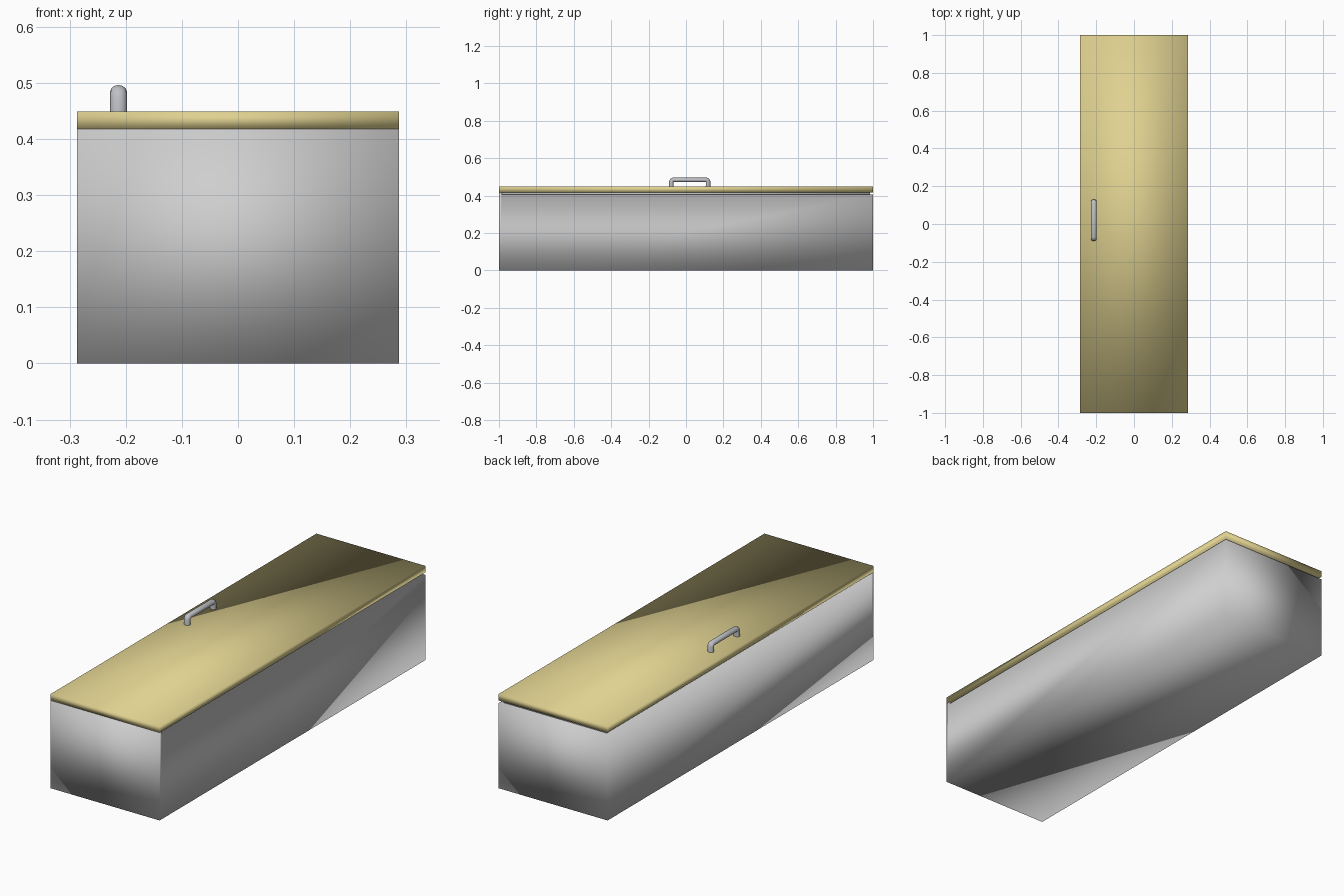
import bpy
import bmesh

cube = bpy.data.objects.get("Cube")
if cube:
    bpy.data.objects.remove(cube, do_unlink=True)

HALF_X = 0.287
RIM_Z, LID_Z, TOP_Z = 0.406, 0.418, 0.449


def material(name, color):
    mat = bpy.data.materials.new(name)
    mat.use_nodes = True
    mat.diffuse_color = (*color, 1)
    mat.node_tree.nodes["Principled BSDF"].inputs["Base Color"].default_value = (*color, 1)
    return mat


def extrude_profile(name, profile, half_x, mat):
    """Extrude a (y, z) side profile across x, with shared smooth corners."""
    bm = bmesh.new()
    face = bm.faces.new([bm.verts.new((-half_x, y, z)) for y, z in profile])
    result = bmesh.ops.extrude_face_region(bm, geom=[face])
    moved = [v for v in result["geom"] if isinstance(v, bmesh.types.BMVert)]
    bmesh.ops.translate(bm, verts=moved, vec=(2 * half_x, 0, 0))
    bmesh.ops.recalc_face_normals(bm, faces=bm.faces)
    for f in bm.faces:
        f.smooth = True
    mesh = bpy.data.meshes.new(name)
    bm.to_mesh(mesh)
    bm.free()
    mesh.materials.append(mat)
    obj = bpy.data.objects.new(name, mesh)
    bpy.context.collection.objects.link(obj)
    return obj


def rect(y0, y1, z0, z1):
    return [(y0, z0), (y1, z0), (y1, z1), (y0, z1)]


grey = material("light grey", (0.62, 0.62, 0.62))
tan = material("pale tan", (0.74, 0.64, 0.28))
steel = material("steel", (0.52, 0.53, 0.56))

# Cabinet body, whose front panel rises to meet the lid
extrude_profile("body", [(-1, 0), (1, 0), (1, RIM_Z), (-0.985, RIM_Z),
                         (-0.985, LID_Z), (-1, LID_Z)], HALF_X, grey)

# Recessed neck that leaves a shadow gap under the lid
extrude_profile("neck", rect(-0.99, 0.985, RIM_Z - 0.01, LID_Z + 0.01), HALF_X - 0.015, grey)

# Lid slab
extrude_profile("lid", rect(-1, 1, LID_Z, TOP_Z), HALF_X, tan)

# Bar handle: round tube along a chamfered bracket path
half, bar, cut = 0.098, 0.035, 0.01
side = [(half, -0.01), (half, bar - cut), (half - cut * 0.3, bar - cut * 0.3), (half - cut, bar)]
path = [(-y, z) for y, z in side] + side[::-1]
curve = bpy.data.curves.new("handle", "CURVE")
curve.dimensions = "3D"
curve.bevel_depth = 0.0125
curve.bevel_resolution = 4
curve.use_fill_caps = True
spline = curve.splines.new("POLY")
spline.points.add(len(path) - 1)
for point, (y, z) in zip(spline.points, path):
    point.co = (0, y, z, 1)
curve.materials.append(steel)
handle = bpy.data.objects.new("handle", curve)
handle.location = (-0.213, 0.02, TOP_Z)
handle.scale = (1.2, 1, 1)
bpy.context.collection.objects.link(handle)
